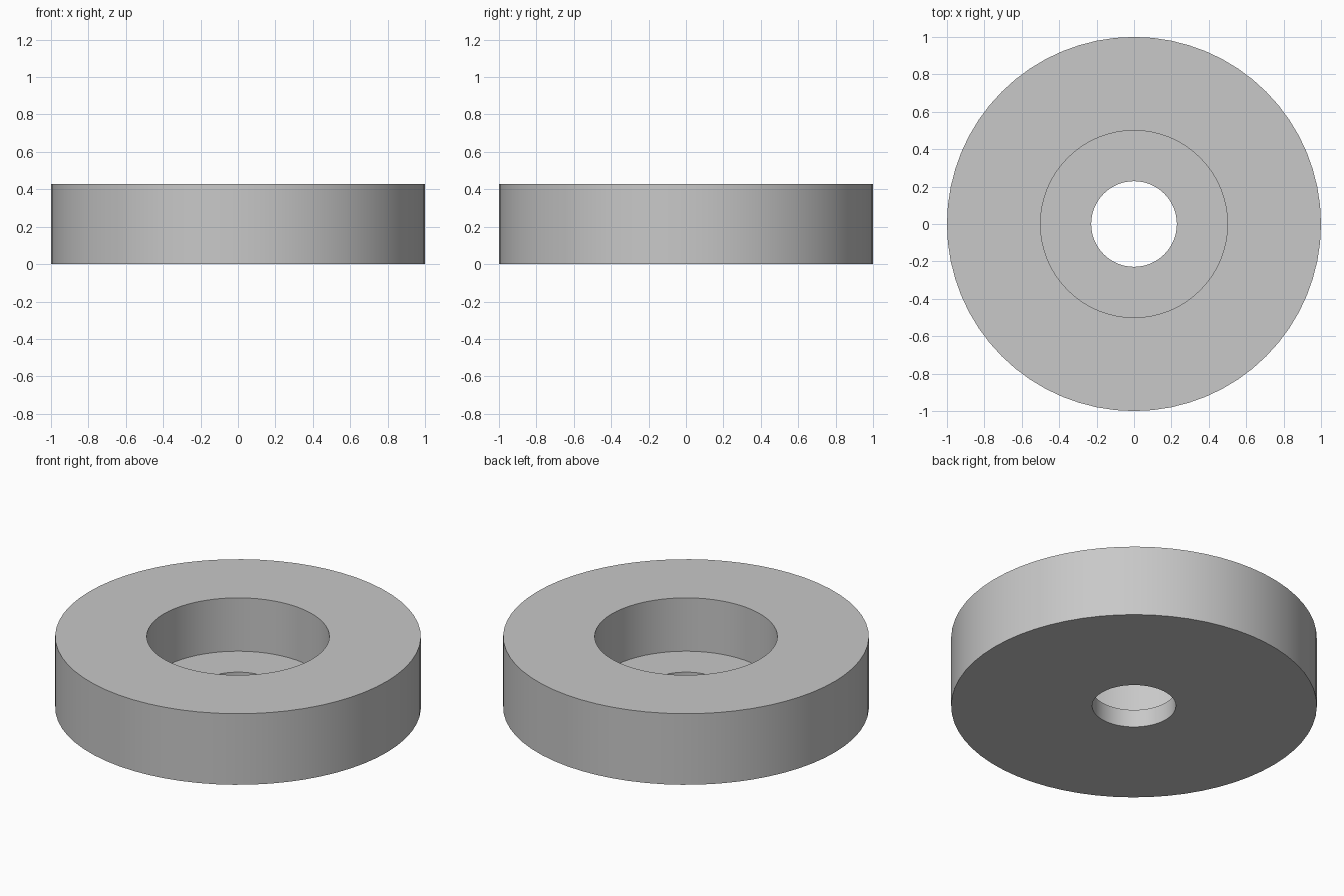
import bpy, bmesh, math

cube = bpy.data.objects.get("Cube")
if cube:
    bpy.data.objects.remove(cube, do_unlink=True)

SEGMENTS = 64
OUTER, BORE, HOLE = 1.0, 0.5, 0.229
HEIGHT, FLOOR = 0.429, 0.107

# Single grey finish
grey = bpy.data.materials.new("light_grey")
grey.use_nodes = True
colour = (0.58, 0.58, 0.58, 1)
grey.diffuse_color = colour
grey.node_tree.nodes["Principled BSDF"].inputs["Base Color"].default_value = colour

# Closed cross-section: base, outer wall, top, counterbore wall, floor, through hole
profile = [(HOLE, 0), (OUTER, 0), (OUTER, HEIGHT),
           (BORE, HEIGHT), (BORE, FLOOR), (HOLE, FLOOR)]

# Lathe the section around the vertical axis
bm = bmesh.new()
verts = [bm.verts.new((r, 0, z)) for r, z in profile]
edges = [bm.edges.new((v, verts[(i + 1) % len(verts)])) for i, v in enumerate(verts)]
bmesh.ops.spin(bm, geom=verts + edges, axis=(0, 0, 1), cent=(0, 0, 0),
               angle=math.tau, steps=SEGMENTS)
bmesh.ops.remove_doubles(bm, verts=bm.verts, dist=0.0001)
bmesh.ops.recalc_face_normals(bm, faces=bm.faces)

mesh = bpy.data.meshes.new("counterbored_washer")
bm.to_mesh(mesh)
bm.free()
mesh.materials.append(grey)
washer = bpy.data.objects.new("counterbored_washer", mesh)
bpy.context.collection.objects.link(washer)

# Smooth walls with crisp rims
bpy.ops.object.select_all(action='DESELECT')
washer.select_set(True)
bpy.context.view_layer.objects.active = washer
bpy.ops.object.shade_smooth_by_angle(angle=math.radians(30))
